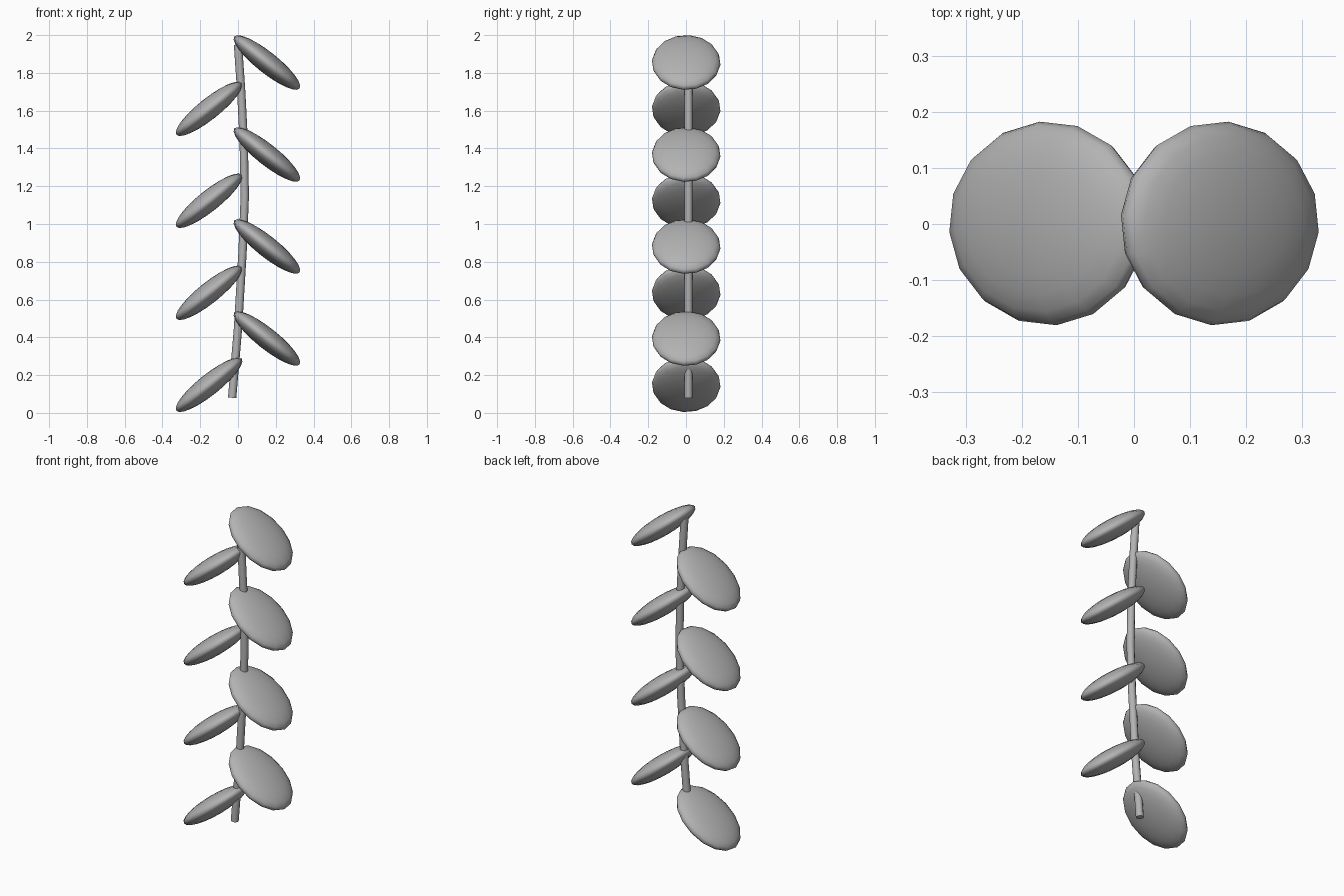
import bpy, bmesh, math
from mathutils import Matrix, Vector

if "Cube" in bpy.data.objects:
    bpy.data.objects.remove(bpy.data.objects["Cube"])

grey = bpy.data.materials.new("plain grey")
grey.diffuse_color = (0.45, 0.45, 0.45, 1)
grey.use_nodes = True
grey.node_tree.nodes["Principled BSDF"].inputs["Base Color"].default_value = grey.diffuse_color


def finish(name, bm, angle):
    bmesh.ops.recalc_face_normals(bm, faces=bm.faces)
    mesh = bpy.data.meshes.new(name)
    bm.to_mesh(mesh)
    bm.free()
    mesh.materials.append(grey)
    ob = bpy.data.objects.new(name, mesh)
    bpy.context.collection.objects.link(ob)
    bpy.ops.object.select_all(action='DESELECT')
    bpy.context.view_layer.objects.active = ob
    ob.select_set(True)
    bpy.ops.object.shade_smooth_by_angle(angle=math.radians(angle))


# Flattened 16-sided leaf, drooping outwards; side is 1 (right) or -1 (left)
def leaf(name, side, z):
    bm = bmesh.new()
    bmesh.ops.create_uvsphere(bm, u_segments=16, v_segments=12, radius=1)
    m = (Matrix.Translation((side * 0.153, 0.001, z))
         @ Matrix.Diagonal((side, 1, 1, 1))
         @ Matrix.Rotation(math.radians(38.5), 4, 'Y')
         @ Matrix.Diagonal((0.222, 0.182, 0.056, 1))
         @ Matrix.Rotation(math.radians(-5), 4, 'Z'))
    bm.transform(m)
    finish(name, bm, 60)


for i in range(4):
    leaf(f"left_leaf_{i + 1}", -1, 0.149 + 0.487 * i)
    leaf(f"right_leaf_{i + 1}", 1, 0.394 + 0.487 * i)

# Gently bowed stem with closed ends
path = [(-0.031, 0.08), (0.0, 0.45), (0.024, 0.85), (0.036, 1.15),
        (0.03, 1.45), (0.017, 1.7), (0.0, 1.95)]
bm = bmesh.new()
rings = []
for i, (x, z) in enumerate(path):
    a, b = path[max(i - 1, 0)], path[min(i + 1, len(path) - 1)]
    tangent = Vector((b[0] - a[0], 0, b[1] - a[1])).normalized()
    across = Vector((tangent.z, 0, -tangent.x))
    ring = []
    for k in range(10):
        t = math.tau * k / 10
        p = Vector((x, 0.013, z)) + 0.022 * (across * math.cos(t) + Vector((0, 1, 0)) * math.sin(t))
        ring.append(bm.verts.new(p))
    rings.append(ring)
for lo, hi in zip(rings, rings[1:]):
    for k in range(10):
        n = (k + 1) % 10
        bm.faces.new((lo[k], lo[n], hi[n], hi[k]))
bm.faces.new(rings[0])
bm.faces.new(rings[-1])
finish("stem", bm, 50)
